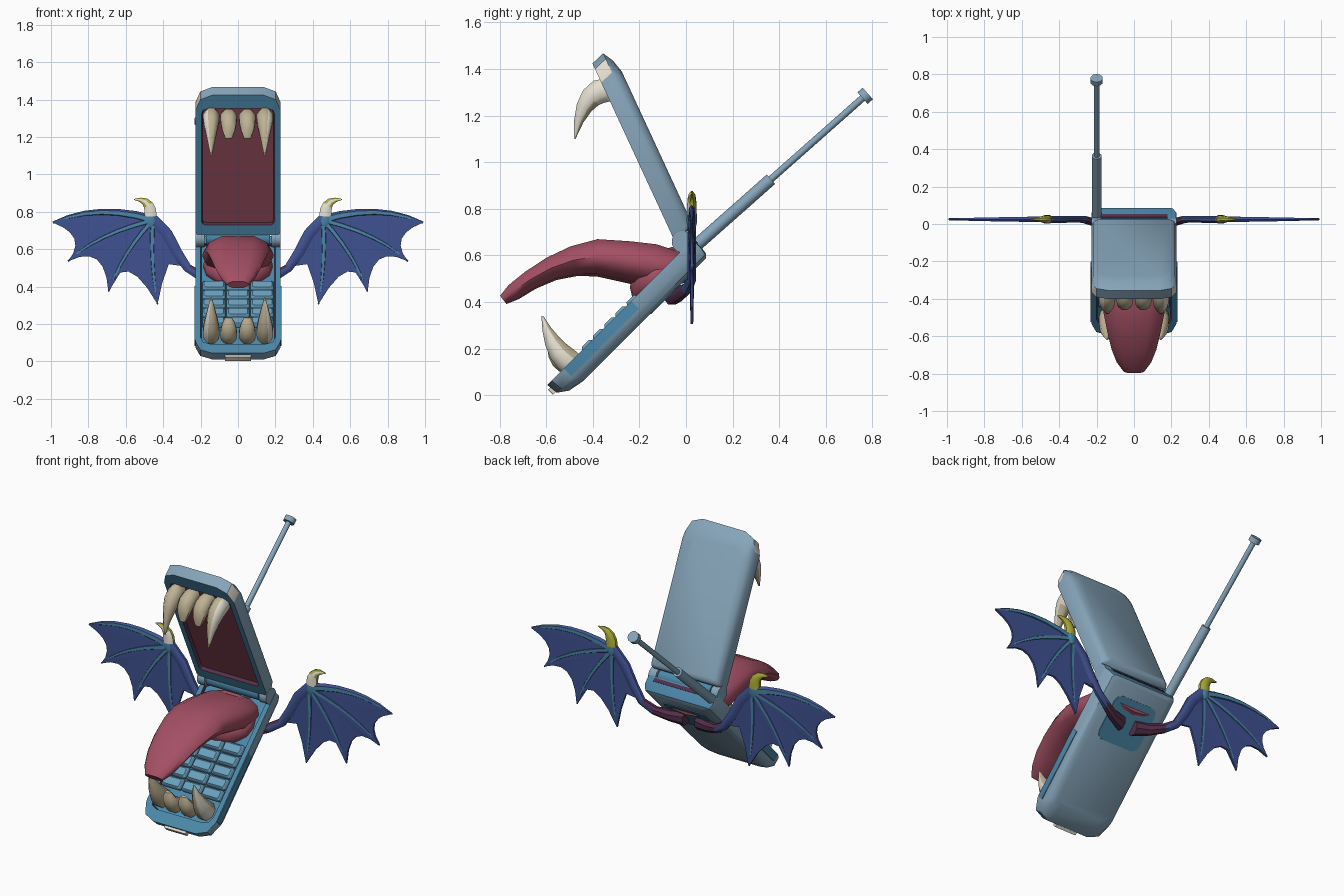
import bpy, bmesh, math
from mathutils import Vector as V

if "Cube" in bpy.data.objects:
    bpy.data.objects.remove(bpy.data.objects["Cube"])

# ---- colours -------------------------------------------------------------
def lin(c):
    c /= 255
    return c / 12.92 if c <= 0.04045 else ((c + 0.055) / 1.055) ** 2.4

MATS, IDX = [], {}
for name, rgb in {"shell": (134, 165, 186), "teal": (76, 136, 170), "key_blue": (106, 160, 190),
                  "mouth": (132, 68, 84), "tongue_red": (164, 80, 100), "bone": (190, 178, 148),
                  "cream": (228, 222, 208), "navy": (64, 82, 146), "claw_yellow": (172, 172, 56),
                  "plum": (84, 48, 76)}.items():
    m = bpy.data.materials.new(name)
    m.diffuse_color = (*[lin(c) for c in rgb], 1)
    m.use_nodes = True
    m.node_tree.nodes["Principled BSDF"].inputs["Base Color"].default_value = m.diffuse_color
    IDX[name] = len(MATS)
    MATS.append(m)

def finish(name, bm, rule, angle=40):
    """Turn a bmesh into an object; rule(normal, centre) names the colour."""
    bmesh.ops.recalc_face_normals(bm, faces=bm.faces)
    bm.normal_update()
    for f in bm.faces:
        f.smooth = True
        f.material_index = IDX[rule if isinstance(rule, str) else rule(f.normal, f.calc_center_median())]
    me = bpy.data.meshes.new(name)
    bm.to_mesh(me)
    bm.free()
    for m in MATS:
        me.materials.append(m)
    me.set_sharp_from_angle(angle=math.radians(angle))
    ob = bpy.data.objects.new(name, me)
    bpy.context.collection.objects.link(ob)
    return ob

def loft(name, rings, rule, angle=40):
    bm = bmesh.new()
    vs = [[bm.verts.new(p) for p in r] for r in rings]
    n = len(rings[0])
    for a, b in zip(vs, vs[1:]):
        for i in range(n):
            bm.faces.new((a[i], a[(i + 1) % n], b[(i + 1) % n], b[i]))
    bm.faces.new(vs[0])
    bm.faces.new(vs[-1])
    return finish(name, bm, rule, angle)

def sweep(name, pts, radii, axis, rule, sides=8, groove=1.0, angle=40):
    """Elliptical tube; each radius is (along axis, across axis)."""
    pts, A, rings = [V(p) for p in pts], V(axis), []
    for i, p in enumerate(pts):
        T = pts[min(i + 1, len(pts) - 1)] - pts[max(i - 1, 0)]
        U = A.cross(T).normalized()
        ring = []
        for k in range(sides):
            a = 2 * math.pi * (k + 0.5 * (groove == 1.0)) / sides
            s = math.sin(a) * (groove if math.sin(a) < -0.95 else 1)
            ring.append(p + A * radii[i][0] * math.cos(a) + U * radii[i][1] * s)
        rings.append(ring)
    return loft(name, rings, rule, angle)

def bez(a, b, c, n=5):
    a, b, c = V(a), V(b), V(c)
    return [a * (1 - t) ** 2 + b * 2 * t * (1 - t) + c * t * t for t in [i / n for i in range(n + 1)]]

# ---- tilted frames of the two halves: x, s along, n through ----------------
R = math.sqrt(0.5)
def body(x, s, n):
    return V((x, R * (s - n), R * (s + n)))
def lid(x, s, n):
    return V((x, -0.055 - 0.42 * s + 0.907 * n, 0.675 + 0.907 * s + 0.42 * n))

def slab(name, frame, layers, rule, cx=0, k=3):
    """Layers of rounded rectangles: n, half width, s0, s1, radius at s0, radius at s1."""
    rings = []
    for n, w, s0, s1, r0, r1 in layers:
        ring = []
        for qx, s, r, start in ((1, s0, r0, 270), (1, s1, r1, 0), (-1, s1, r1, 90), (-1, s0, r0, 180)):
            for j in range(k):
                a = math.radians(start + 90 * j / (k - 1))
                ring.append(frame(cx + qx * (w - r) + r * math.cos(a),
                                  s + (r if s == s0 else -r) + r * math.sin(a), n))
        rings.append(ring)
    return loft(name, rings, rule)

# ---- lid with sunken screen ------------------------------------------------
FRONT = V((0, -0.907, -0.42))
def lid_rule(n, c):
    q = c - V((0, -0.055, 0.675))
    depth = q.y * 0.907 + q.z * 0.42
    if n.dot(FRONT) > 0.9:
        return "mouth" if depth > 0.01 else "teal"
    if abs(c.x) < 0.2 and 0.003 < depth < 0.02:
        return "plum"
    if c.z > 1.38 and abs(n.x) > 0.6 and depth < 0.05:
        return "cream"
    return "shell"

slab("lid", lid, [(0.10, 0.195, 0.02, 0.74, 0.02, 0.06), (0.085, 0.218, 0.005, 0.80, 0.02, 0.08),
                  (0.06, 0.228, 0.0, 0.845, 0.02, 0.09), (0.0, 0.228, 0.0, 0.825, 0.02, 0.09),
                  (0.0, 0.195, 0.06, 0.745, 0.02, 0.03), (0.02, 0.19, 0.065, 0.74, 0.02, 0.03)], lid_rule)

# ---- lower body with sunken keypad tray -------------------------------------
UP, OUT = body(0, 1, 0), body(0, 0, 1)
def body_rule(n, c):
    if n.dot(OUT) > 0.8 or (n.dot(UP) > 0.8 and c.dot(UP) > 0.46):
        return "teal"
    return "plum" if c.dot(OUT) > 0.437 and abs(c.x) < 0.205 and -0.34 < c.dot(UP) < 0.46 else "shell"

slab("body", body, [(0.355, 0.185, -0.27, 0.475, 0.05, 0.03), (0.368, 0.214, -0.34, 0.49, 0.08, 0.02),
                    (0.40, 0.228, -0.385, 0.495, 0.09, 0.015), (0.4525, 0.228, -0.39, 0.495, 0.09, 0.015),
                    (0.4525, 0.20, -0.32, 0.44, 0.05, 0.02), (0.435, 0.196, -0.316, 0.436, 0.05, 0.02)], body_rule)
for sx, side in ((-1, "left"), (1, "right")):
    slab("side_grip_" + side, body, [(0.405, 0.004, -0.29, 0.12, 0.002, 0.002),
                                     (0.45, 0.004, -0.29, 0.12, 0.002, 0.002)], "teal", cx=sx * 0.228)
slab("back_patch", body, [(0.351, 0.14, 0.14, 0.40, 0.04, 0.04), (0.358, 0.14, 0.14, 0.40, 0.04, 0.04)], "teal")
slab("end_plate", body, [(0.405, 0.07, -0.402, -0.37, 0.005, 0.005),
                         (0.435, 0.07, -0.402, -0.37, 0.005, 0.005)], "cream")

# keypad
for row in range(5):
    for col in range(3):
        s = -0.18 + row * 0.068
        slab(f"key_{row}_{col}", body, [(0.43, 0.062, s, s + 0.063, 0.008, 0.008),
             (0.452, 0.061, s + 0.001, s + 0.062, 0.008, 0.008),
             (0.462, 0.052, s + 0.01, s + 0.053, 0.008, 0.008)], "key_blue", cx=(col - 1) * 0.129)

# hinge barrel, knuckles and the slot in the end of the body
sweep("hinge", [(-0.17, -0.015, 0.66), (0.17, -0.015, 0.66)], [(0.042, 0.042)] * 2, (0, 1, 0), "teal", 12)
for sx in (-1, 1):
    sweep("hinge_knuckle", [(sx * 0.178, -0.015, 0.658), (sx * 0.226, -0.015, 0.658)],
          [(0.047, 0.047)] * 2, (0, 1, 0), "shell", 12)
slab("end_slot", body, [(0.425, 0.18, 0.49, 0.499, 0.002, 0.002), (0.445, 0.18, 0.49, 0.499, 0.002, 0.002)], "plum")

# ---- tongue -------------------------------------------------------------------
T = [(0.01, 0.545, 0.15, 0.06), (-0.06, 0.55, 0.18, 0.085), (-0.14, 0.56, 0.19, 0.102),
     (-0.25, 0.578, 0.188, 0.096), (-0.38, 0.595, 0.175, 0.086), (-0.48, 0.58, 0.162, 0.07),
     (-0.58, 0.545, 0.142, 0.056), (-0.67, 0.495, 0.12, 0.046), (-0.74, 0.445, 0.092, 0.04),
     (-0.785, 0.41, 0.058, 0.024)]
sweep("tongue", [(0, y, z) for y, z, _, _ in T], [(a, b) for _, _, a, b in T], (1, 0, 0),
      "tongue_red", 12, groove=0.86, angle=60)
base = [(-1, 0.05), (-0.8, 0.6), (-0.4, 0.92), (0, 1), (0.5, 0.92), (1, 0.5)]
sweep("tongue_base", [body(0, 0.27 + 0.14 * t, 0.45) for t, _ in base],
      [(0.19 * r, 0.085 * r) for _, r in base], (1, 0, 0), "tongue_red", 12, angle=60)

# ---- teeth ---------------------------------------------------------------------
FANG = [(0.040, 0.054), (0.048, 0.057), (0.045, 0.05), (0.035, 0.038), (0.021, 0.022), (0.004, 0.004)]
INCISOR = [(0.042, 0.045), (0.047, 0.047), (0.047, 0.043), (0.044, 0.036), (0.036, 0.026), (0.018, 0.01)]
for sx in (-1, 1):
    fang_rule = lambda n, c, sx=sx: "cream" if n.x * sx > 0.6 and n.y < 0.3 else "bone"
    for name, x, path, rad, rule in (
            ("upper_fang", 0.143, ((-0.335, 1.31), (-0.44, 1.31), (-0.478, 1.10)), FANG, fang_rule),
            ("upper_incisor", 0.05, ((-0.34, 1.31), (-0.43, 1.31), (-0.445, 1.19)), INCISOR, "bone"),
            ("lower_fang", 0.143, ((-0.48, 0.13), (-0.57, 0.18), (-0.617, 0.34)), FANG, fang_rule),
            ("lower_incisor", 0.05, ((-0.50, 0.13), (-0.565, 0.15), (-0.58, 0.235)), INCISOR, "bone")):
        sweep(name, bez(*[(sx * x, y, z) for y, z in path]), rad, (1, 0, 0), rule, 8, angle=50)

# ---- antenna --------------------------------------------------------------------
A0, AD = V((-0.2, 0.035, 0.635)), V((0, 0.74, 0.655)).normalized()
def rod(name, t0, t1, r):
    sweep(name, [A0 + AD * t0, A0 + AD * t1], [(r, r)] * 2, (1, 0, 0), "shell", 10)
rod("antenna_sleeve", 0, 0.44, 0.027)
rod("antenna_rod", 0.43, 0.97, 0.015)
rod("antenna_cap", 0.965, 0.995, 0.033)

# ---- wings ------------------------------------------------------------------------
WY = 0.025
WRIST = (0.455, 0.755)
TIPS = [(0.43, 0.305), (0.693, 0.372), (0.908, 0.535), (0.99, 0.742)]
NOTCH = [(0.585, 0.48), (0.755, 0.545), (0.875, 0.655)]

for sx, side in ((-1, "left"), (1, "right")):
    P = lambda x, z, y=WY: V((sx * x, y, z))
    # scalloped membrane, fanned from the wrist
    edge = [P(0.33, 0.60), P(0.30, 0.51), P(0.37, 0.52), P(0.405, 0.42)]
    for a, b, m in zip(TIPS, TIPS[1:], NOTCH):
        ctrl = V(m) * 2 - (V(a) + V(b)) / 2
        edge += [P(*q) for q in bez(a, ctrl, b, 6)[:-1]]
    edge += [P(*TIPS[-1]), P(0.88, 0.78), P(0.72, 0.795), P(0.55, 0.775)]
    bm = bmesh.new()
    off = V((0, 0.006, 0))
    lay = [[bm.verts.new(p + o) for p in edge] for o in (off, -off)]
    for ring, o in zip(lay, (off, -off)):
        hub = bm.verts.new(P(*WRIST) + o * 2)
        for a, b in zip(ring, ring[1:] + ring[:1]):
            bm.faces.new((hub, a, b))
    for i in range(len(edge)):
        j = (i + 1) % len(edge)
        bm.faces.new((lay[0][i], lay[0][j], lay[1][j], lay[1][i]))
    finish("wing_membrane_" + side, bm, "navy")

    # finger bones with a pale ridge on both faces
    ridge = lambda n, c: "teal" if abs(n.y) > 0.85 else "navy"
    bends = [(0.47, 0.52), (0.62, 0.58), (0.76, 0.68), (0.74, 0.845)]
    for i, (tip, mid) in enumerate(zip(TIPS, bends)):
        k = 1.35 if i == 3 else 1
        sweep(f"wing_finger_{side}_{i}", bez(P(*WRIST), P(*mid), P(*tip), 6),
              [(r * 0.9, r * k) for r in (0.019, 0.018, 0.016, 0.014, 0.012, 0.009, 0.004)],
              (0, 1, 0), ridge, 6)

    # arm from the back of the body up to the wrist
    sweep("wing_arm_" + side,
          [P(0.04, 0.43, -0.06), P(0.12, 0.435, -0.03), P(0.20, 0.457, 0.005), P(0.27, 0.50),
           P(0.325, 0.58), P(0.38, 0.68), P(0.46, 0.765)],
          [(0.04, 0.045), (0.03, 0.034), (0.024, 0.027), (0.02, 0.025), (0.019, 0.03), (0.02, 0.034), (0.02, 0.032)],
          (0, 1, 0), lambda n, c: "plum" if abs(c.x) < 0.235 else "navy", 8)

    # wrist knuckle and claw
    sweep("wrist_knuckle_" + side, [P(0.462, 0.72), P(0.464, 0.745), P(0.468, 0.785)],
          [(0.018, 0.02), (0.025, 0.036), (0.022, 0.034)], (0, 1, 0), "teal", 8)
    sweep("wing_claw_" + side, bez(P(0.468, 0.775), P(0.462, 0.87), P(0.555, 0.866)),
          [(0.023, 0.036), (0.022, 0.034), (0.02, 0.029), (0.016, 0.022), (0.01, 0.013), (0.002, 0.003)],
          (0, 1, 0), lambda n, c: "cream" if n.y < -0.8 else "claw_yellow", 8)
